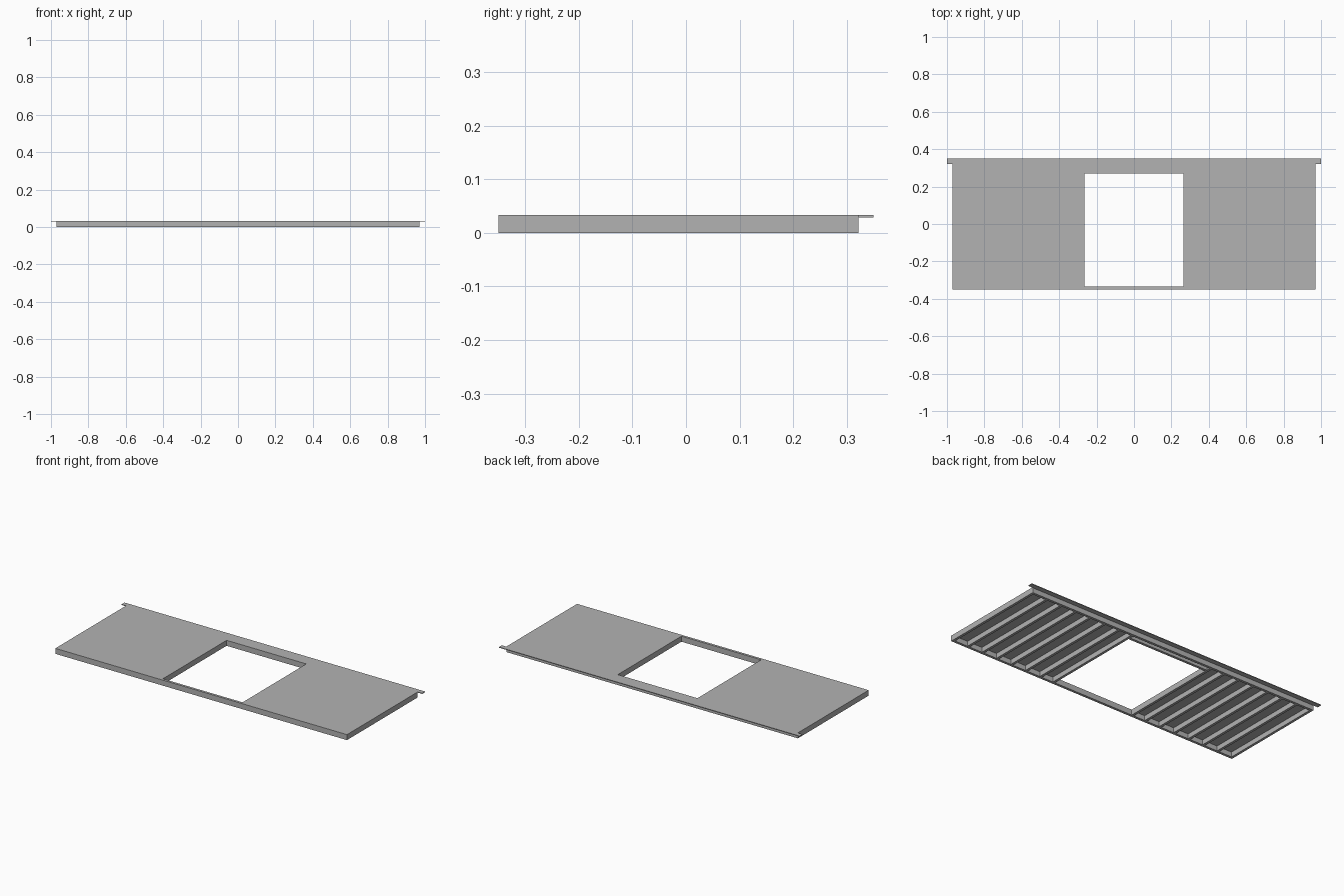
import bpy, bmesh

cube = bpy.data.objects.get("Cube")
if cube:
    bpy.data.objects.remove(cube, do_unlink=True)

GREY = (0.45, 0.45, 0.45, 1)
mat = bpy.data.materials.new("plain grey")
mat.use_nodes = True
mat.diffuse_color = GREY
bsdf = mat.node_tree.nodes["Principled BSDF"]
bsdf.inputs["Base Color"].default_value = GREY
bsdf.inputs["Roughness"].default_value = 0.8

# Main dimensions
SIDE, TIP = 0.97, 1.0
FRONT, BACK, LIP = -0.35, 0.322, 0.35
HOLE_X, HOLE_FRONT, HOLE_BACK = 0.265, -0.335, 0.27
UNDER, TOP = 0.029, 0.033
BOARD = 0.015


def add_object(name, bm):
    mesh = bpy.data.meshes.new(name)
    bm.to_mesh(mesh)
    bm.free()
    mesh.materials.append(mat)
    obj = bpy.data.objects.new(name, mesh)
    bpy.context.collection.objects.link(obj)
    return obj


def board(name, x0, x1, y0, y1):
    """Timber running from the ground up to the underside of the deck."""
    bm = bmesh.new()
    bmesh.ops.create_cube(bm, size=1)
    bmesh.ops.scale(bm, vec=(x1 - x0, y1 - y0, UNDER), verts=bm.verts)
    bmesh.ops.translate(bm, vec=((x0 + x1) / 2, (y0 + y1) / 2, UNDER / 2), verts=bm.verts)
    return add_object(name, bm)


# Deck sheet: flat cells around the opening, with a wider back lip
xs = [-TIP, -SIDE, -HOLE_X, HOLE_X, SIDE, TIP]
ys = [FRONT, HOLE_FRONT, HOLE_BACK, BACK, LIP]
bm = bmesh.new()
for i in range(len(xs) - 1):
    for j in range(len(ys) - 1):
        is_hole = i == 2 and j == 1
        is_beside = i in (0, 4) and j < 3
        if not (is_hole or is_beside):
            corners = [(xs[i], ys[j]), (xs[i + 1], ys[j]),
                       (xs[i + 1], ys[j + 1]), (xs[i], ys[j + 1])]
            bm.faces.new([bm.verts.new((x, y, TOP)) for x, y in corners])
bmesh.ops.remove_doubles(bm, verts=bm.verts, dist=0.0001)
deck = add_object("deck_sheet", bm)
solid = deck.modifiers.new("thickness", "SOLIDIFY")
solid.thickness = TOP - UNDER
solid.offset = -1

# Long rails at the front and back, and the header behind the opening
board("front_rail", -SIDE, SIDE, FRONT, FRONT + BOARD)
board("back_rail", -SIDE, SIDE, BACK - BOARD, BACK)
board("opening_header", -HOLE_X, HOLE_X, HOLE_BACK, HOLE_BACK + BOARD)

# Joists on both sides, ending with the trimmers beside the opening
inner = (FRONT + BOARD, BACK - BOARD)
for sign, side in ((1, "left"), (-1, "right")):
    for k in range(7):
        x = sign * (SIDE - BOARD / 2 - 0.1 * k)
        board(f"{side}_joist_{k + 1}", x - BOARD / 2, x + BOARD / 2, *inner)
    x = sign * (HOLE_X + BOARD / 2)
    board(f"{side}_opening_trimmer", x - BOARD / 2, x + BOARD / 2, *inner)
